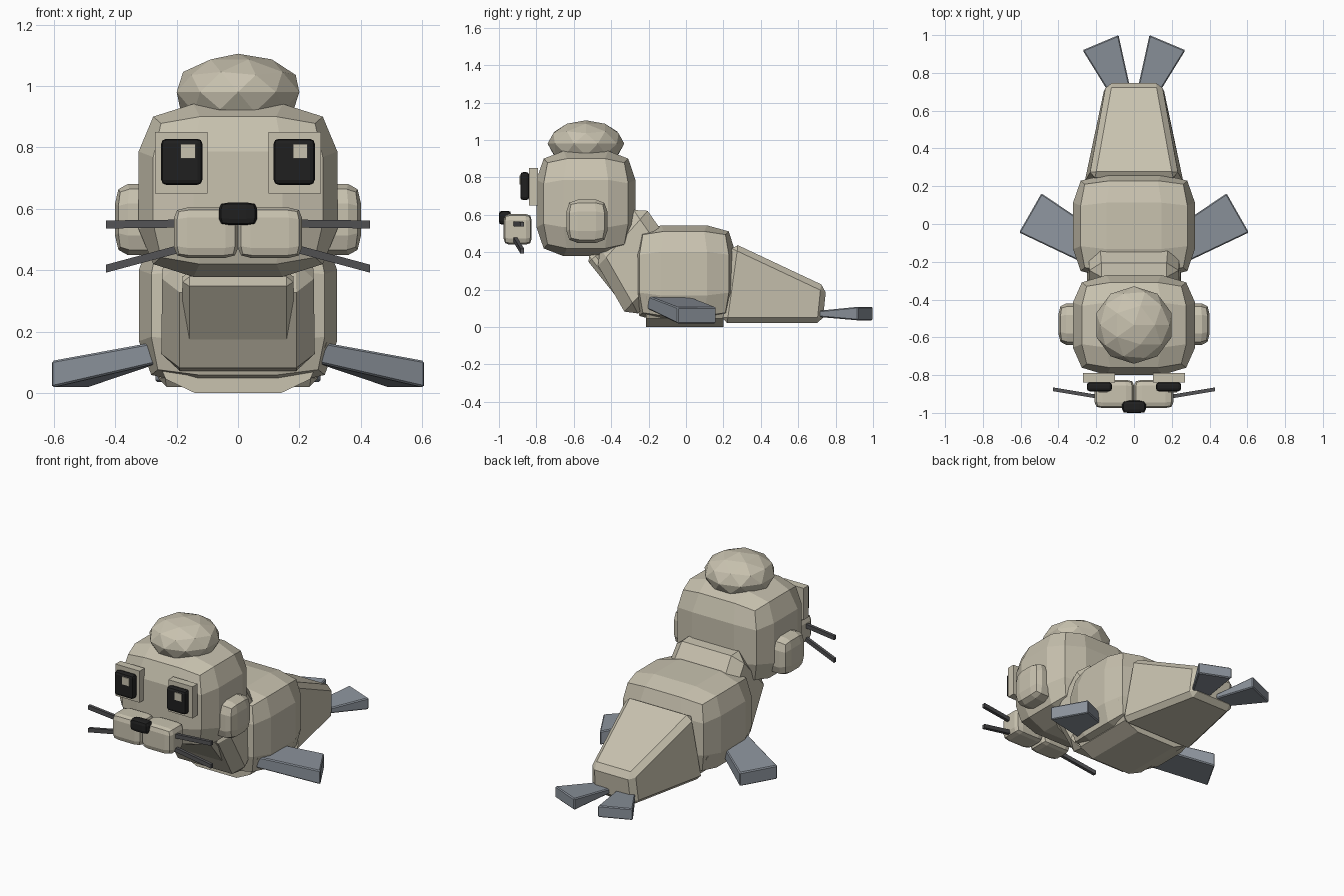
import bpy
import bmesh
from mathutils import Vector

cube = bpy.data.objects.get("Cube")
if cube:
    bpy.data.objects.remove(cube, do_unlink=True)


def material(name, rgb):
    mat = bpy.data.materials.new(name)
    mat.use_nodes = True
    color = (*rgb, 1)
    mat.diffuse_color = color
    mat.node_tree.nodes["Principled BSDF"].inputs["Base Color"].default_value = color
    return mat


FUR = material("beige fur", (0.58, 0.54, 0.43))
FLIPPER = material("slate grey", (0.26, 0.29, 0.33))
BLACK = material("black", (0.014, 0.014, 0.014))
WHISKER = material("dark grey", (0.085, 0.085, 0.09))


def finish(name, bm, mat, bevel=0.0, segments=1):
    bmesh.ops.recalc_face_normals(bm, faces=bm.faces[:])
    mesh = bpy.data.meshes.new(name)
    bm.to_mesh(mesh)
    bm.free()
    mesh.materials.append(mat)
    obj = bpy.data.objects.new(name, mesh)
    bpy.context.collection.objects.link(obj)
    if bevel:
        mod = obj.modifiers.new("Bevel", 'BEVEL')
        mod.width = bevel
        mod.segments = segments
    return obj


def blob(name, center, half, mat=FUR, power=4, inner=0.45):
    """Faceted rounded box: a 3x3 cube pulled onto a superellipsoid."""
    bm = bmesh.new()
    bmesh.ops.create_cube(bm, size=2)
    bmesh.ops.subdivide_edges(bm, edges=bm.edges[:], cuts=2, use_grid_fill=True)
    for v in bm.verts:
        p = Vector([c if abs(c) > 0.9 else (inner if c > 0 else -inner) for c in v.co])
        p /= sum(abs(c) ** power for c in p) ** (1 / power)
        v.co = Vector([o + h * c for o, h, c in zip(center, half, p)])
    return finish(name, bm, mat)


def loft(name, ring_a, ring_b, mat=FUR, bevel=0.0, segments=1):
    """Solid between two matching rings of points."""
    bm = bmesh.new()
    a = [bm.verts.new(p) for p in ring_a]
    b = [bm.verts.new(p) for p in ring_b]
    bm.faces.new(a)
    bm.faces.new(b[::-1])
    for i in range(len(a)):
        j = (i + 1) % len(a)
        bm.faces.new((a[i], b[i], b[j], a[j]))
    return finish(name, bm, mat, bevel, segments)


def box(name, center, half, mat=FUR, bevel=0.0, segments=1):
    x, y, z = center
    hx, hy, hz = half
    ring = [(-hx, -hz), (hx, -hz), (hx, hz), (-hx, hz)]
    return loft(name, [(x + i, y - hy, z + k) for i, k in ring],
                [(x + i, y + hy, z + k) for i, k in ring], mat, bevel, segments)


def section(low, high):
    """Symmetric four-point ring from (half width, y, z) of its two edges."""
    (wl, yl, zl), (wh, yh, zh) = low, high
    return [(-wl, yl, zl), (wl, yl, zl), (wh, yh, zh), (-wh, yh, zh)]


def fin(name, side, inner, outer, z_inner, z_outer):
    """Tapered flipper between two upright end rectangles."""
    rings = []
    for (p, q), (lo, hi) in ((inner, z_inner), (outer, z_outer)):
        rings.append([(side * p[0], p[1], lo), (side * q[0], q[1], lo),
                      (side * q[0], q[1], hi), (side * p[0], p[1], hi)])
    return loft(name, rings[0], rings[1], FLIPPER, 0.006)


# Trunk: body, belly plate, neck, chest panel and tail
blob("body", (0, -0.01, 0.285), (0.325, 0.275, 0.26), power=5)
belly = [(0.29, 0.165), (0.235, 0.045), (0.14, 0)]
belly += [(-x, z) for x, z in reversed(belly)]
loft("belly_plate", [(x, -0.215, z) for x, z in belly], [(x, 0.2, z) for x, z in belly])
loft("neck", section((0.25, -0.50, 0.38), (0.23, -0.24, 0.67)),
     section((0.25, -0.30, 0.03), (0.25, 0.0, 0.33)), FUR, 0.06)
loft("chest_panel", section((0.18, -0.535, 0.365), (0.18, -0.48, 0.41)),
     section((0.18, -0.335, 0.115), (0.18, -0.28, 0.16)), FUR, 0.022)
loft("tail", section((0.27, 0.19, 0.02), (0.235, 0.25, 0.45)),
     section((0.155, 0.73, 0.02), (0.145, 0.75, 0.215)), FUR, 0.03)

# Head and tuft
blob("head", (0, -0.535, 0.66), (0.33, 0.27, 0.287))
bm = bmesh.new()
bmesh.ops.create_icosphere(bm, subdivisions=2, radius=1)
for v in bm.verts:
    v.co = Vector((0.21 * v.co.x, -0.535 + 0.205 * v.co.y, 0.98 + 0.125 * v.co.z))
finish("head_tuft", bm, FUR)
blob("nose", (0, -0.968, 0.584), (0.063, 0.033, 0.037), BLACK, 5)

# Paired parts
for side, label in ((1, "left"), (-1, "right")):
    blob(label + "_ear", (side * 0.325, -0.53, 0.565), (0.077, 0.112, 0.118))
    blob(label + "_muzzle", (side * 0.104, -0.9, 0.522), (0.106, 0.076, 0.083), FUR, 6, 0.6)

    # Eyes, with both glints shifted the same way
    ex = side * 0.183
    box(label + "_eye_plate", (side * 0.185, -0.815, 0.75), (0.085, 0.025, 0.1))
    box(label + "_eye", (ex, -0.862, 0.753), (0.067, 0.024, 0.075), BLACK, 0.016, 2)
    box(label + "_eye_glint", (ex + 0.02, -0.887, 0.787), (0.024, 0.004, 0.024))

    # Whiskers
    for level, z0, z1 in (("upper", 0.552, 0.549), ("lower", 0.475, 0.405)):
        ring = [(-0.01, -0.013), (0.01, -0.013), (0.01, 0.013), (-0.01, 0.013)]
        loft(label + "_" + level + "_whisker",
             [(side * 0.17, -0.918 + y, z0 + z) for y, z in ring],
             [(side * 0.43, -0.875 + y, z1 + z) for y, z in ring], WHISKER)

    # Flippers
    fin(label + "_front_flipper", side, ((0.25, -0.215), (0.25, 0.0)),
        ((0.608, -0.045), (0.49, 0.162)), (0.1, 0.17), (0.018, 0.105))
    fin(label + "_rear_flipper", side, ((0.02, 0.72), (0.13, 0.69)),
        ((0.082, 1.0), (0.272, 0.92)), (0.055, 0.085), (0.035, 0.108))
